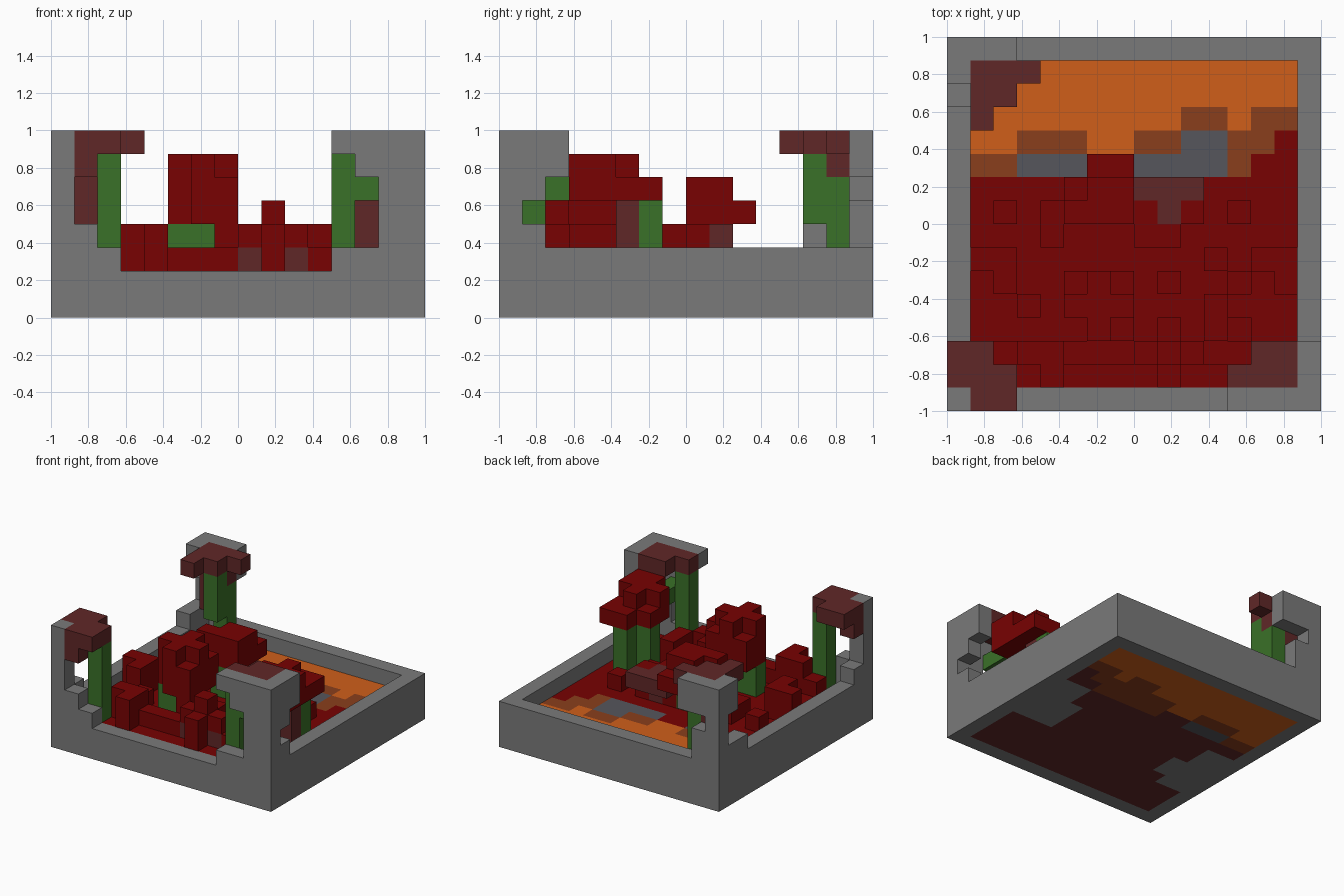
import bpy, bmesh
from mathutils import Vector

cube = bpy.data.objects.get("Cube")
if cube:
    bpy.data.objects.remove(cube, do_unlink=True)

S = 0.125  # block size


def linear(h):
    vals = [int(h[n:n + 2], 16) / 255 for n in (0, 2, 4)]
    return [((v + 0.055) / 1.055) ** 2.4 if v > 0.04 else v / 12.92 for v in vals] + [1]


def material(name, hexcol):
    m = bpy.data.materials.new(name)
    m.use_nodes = True
    m.diffuse_color = linear(hexcol)
    m.node_tree.nodes["Principled BSDF"].inputs["Base Color"].default_value = linear(hexcol)
    return m


HEX = dict(stone="7A7A7A", red="780202", maroon="602727", green="3A7128",
           lava="D05F1A", crust="8A3E1C", rock="56565C")
NAMES = list(HEX)
MATS = [material(n, HEX[n]) for n in NAMES]

blocks = {}  # cell -> (part, colour)


def span(v):
    return range(v[0], v[1] + 1) if isinstance(v, tuple) else (v,)


def fill(part, colour, x, y, z):
    """Fill an inclusive range of cells; later fills replace earlier ones."""
    for i in span(x):
        for j in span(y):
            for k in span(z):
                blocks[i, j, k] = (part, colour)


def cells(part, colour, z, pairs):
    for x, y in pairs:
        fill(part, colour, x, y, z)


# Stone basin with a lower front edge
fill("basin", "stone", (0, 15), (0, 15), (0, 1))
for x, y in ((0, (0, 15)), (15, (0, 15)), ((0, 15), 15), ((0, 2), 0), ((12, 15), 0)):
    fill("basin", "stone", x, y, 2)

# Floor: red ground over maroon earth, lava pool, crust and rock along the shore
for colour, z in (("maroon", 0), ("red", 1)):
    cells("ground", colour, z, [((1, 14), (1, 9)), ((6, 7), 10), ((13, 14), 10), (14, 11)])
fill("lava_pool", "lava", (1, 14), (12, 14), (0, 1))
fill("lava_pool", "lava", (1, 11), 11, (0, 1))
cells("shore", "crust", (0, 1), [((10, 11), 12), ((13, 14), 12), ((3, 5), 11), ((8, 9), 11),
                                 ((1, 2), 10), (12, (10, 11)), (13, 11)])
cells("shore", "rock", (0, 1), [((3, 5), 10), ((8, 11), 10), ((10, 11), 11)])
cells("shore", "crust", 0, [((8, 11), 10), ((10, 11), 11)])
# Stone reaching further in on the underside
cells("basin", "stone", 0, [((13, 14), (5, 9)), (12, (5, 7)), ((1, 2), (4, 8)), (3, (5, 6))])

# Front right ruined pillar with canopy and vine trunk
P = "front_right_pillar"
cells(P, "stone", (3, 7), [(15, 0), (14, 0)])
cells(P, "stone", 7, [((12, 15), 0), (15, (1, 2))])
cells(P, "stone", 6, [(13, 0), (15, (1, 2))])
fill(P, "stone", 15, 1, 5)
fill(P, "stone", 15, 1, 3)
cells("front_right_canopy", "maroon", 7, [((13, 14), (1, 2)), (12, 1)])
fill("front_right_trunk", "green", 12, 1, (2, 6))
fill("front_right_trunk", "green", 13, (1, 2), 5)

# Front left ruined pillar
P = "front_left_pillar"
fill(P, "stone", 0, 0, (3, 7))
cells(P, "stone", 3, [(1, 0), (0, 1)])
cells("front_left_canopy", "maroon", 7, [((0, 1), (1, 2)), (2, 1), ((1, 2), 0)])
cells("front_left_canopy", "maroon", 6, [(1, 0), (0, 1)])
fill("front_left_trunk", "green", 2, 1, (2, 6))

# Back left ruined pillar
P = "back_left_pillar"
fill(P, "stone", 0, 15, (3, 7))
cells(P, "stone", (6, 7), [((1, 2), 15), (0, 14)])
cells(P, "stone", 3, [(1, 15), (0, (13, 14))])
fill(P, "stone", 1, 15, 4)
cells("back_left_canopy", "maroon", 7, [((1, 2), (13, 14)), (3, 14), (1, 12)])
fill("back_left_canopy", "maroon", (1, 2), 14, 6)
fill("back_left_canopy", "maroon", 1, 14, (4, 5))
fill("back_left_trunk", "green", 2, 14, (2, 5))
fill("back_left_trunk", "green", 2, 13, (4, 6))

# Tall front tree
cells("front_tree_crown", "red", (4, 5), [(5, (4, 5)), ((6, 7), (3, 5))])
cells("front_tree_crown", "red", 6, [(6, (3, 5)), ((5, 7), 4)])
fill("front_tree_trunk", "green", (5, 6), 4, (2, 3))
fill("front_tree_crown", "red", 7, 3, 3)

# Right tree
cells("right_tree_crown", "red", 5, [((13, 14), (3, 6)), (12, (4, 5))])
cells("right_tree_crown", "red", 6, [(13, (3, 5)), (14, (3, 4)), (12, 4)])
cells("right_tree_trunk", "green", (2, 4), [(13, 6), (12, 5)])
fill("right_tree_trunk", "maroon", 13, 5, (2, 4))

# Back tree
cells("back_tree_crown", "red", 4, [((5, 7), (8, 9)), ((6, 7), 10)])
cells("back_tree_crown", "red", 5, [((6, 7), (8, 9)), (5, 8)])
fill("back_tree_trunk", "green", (6, 7), 8, (2, 3))

# Low shrubs
cells("front_left_shrub", "red", (2, 3), [((3, 4), 2), (4, 1)])
cells("front_shrub", "red", 3, [((8, 10), 2), (9, 1), (9, 3)])
cells("front_shrub", "red", 2, [(9, (1, 3))])
cells("front_shrub", "maroon", 2, [(8, 2), (10, 2)])
fill("front_shrub", "red", 9, 2, 4)
cells("right_shrub", "red", (2, 3), [(11, (3, 4))])
cells("left_shrub", "red", (2, 3), [((1, 2), 6), (2, 5)])
cells("middle_shrub", "red", (2, 3), [(8, (7, 8)), (9, 7), (10, 8)])
cells("middle_shrub", "maroon", 3, [((8, 10), 9)])
fill("middle_shrub", "maroon", 9, 8, (2, 3))
cells("ground_tufts", "red", 2, [(2, 2), ((5, 7), 2), ((11, 12), 2), (2, 8), (4, (7, 8)), (3, 4),
                                 (9, 5), (11, 6), (12, 8)])


# Turn the cells of each part into one mesh of exposed faces
def build(part):
    bm = bmesh.new()
    verts = {}

    def vert(p):
        if p not in verts:
            verts[p] = bm.verts.new(Vector((p[0] - 8, p[1] - 8, p[2])) * S)
        return verts[p]

    for cell, (owner, colour) in blocks.items():
        if owner != part:
            continue
        for axis in range(3):
            for side in (0, 1):
                near = list(cell)
                near[axis] += 2 * side - 1
                if tuple(near) in blocks:
                    continue
                u, v = (axis + 1) % 3, (axis + 2) % 3
                loop = []
                for du, dv in ((0, 0), (1, 0), (1, 1), (0, 1)):
                    p = list(cell)
                    p[axis] += side
                    p[u] += du
                    p[v] += dv
                    loop.append(vert(tuple(p)))
                face = bm.faces.new(loop if side else loop[::-1])
                face.material_index = NAMES.index(colour)
    mesh = bpy.data.meshes.new(part)
    bm.to_mesh(mesh)
    bm.free()
    for m in MATS:
        mesh.materials.append(m)
    bpy.context.collection.objects.link(bpy.data.objects.new(part, mesh))


for part in sorted({owner for owner, _ in blocks.values()}):
    build(part)
